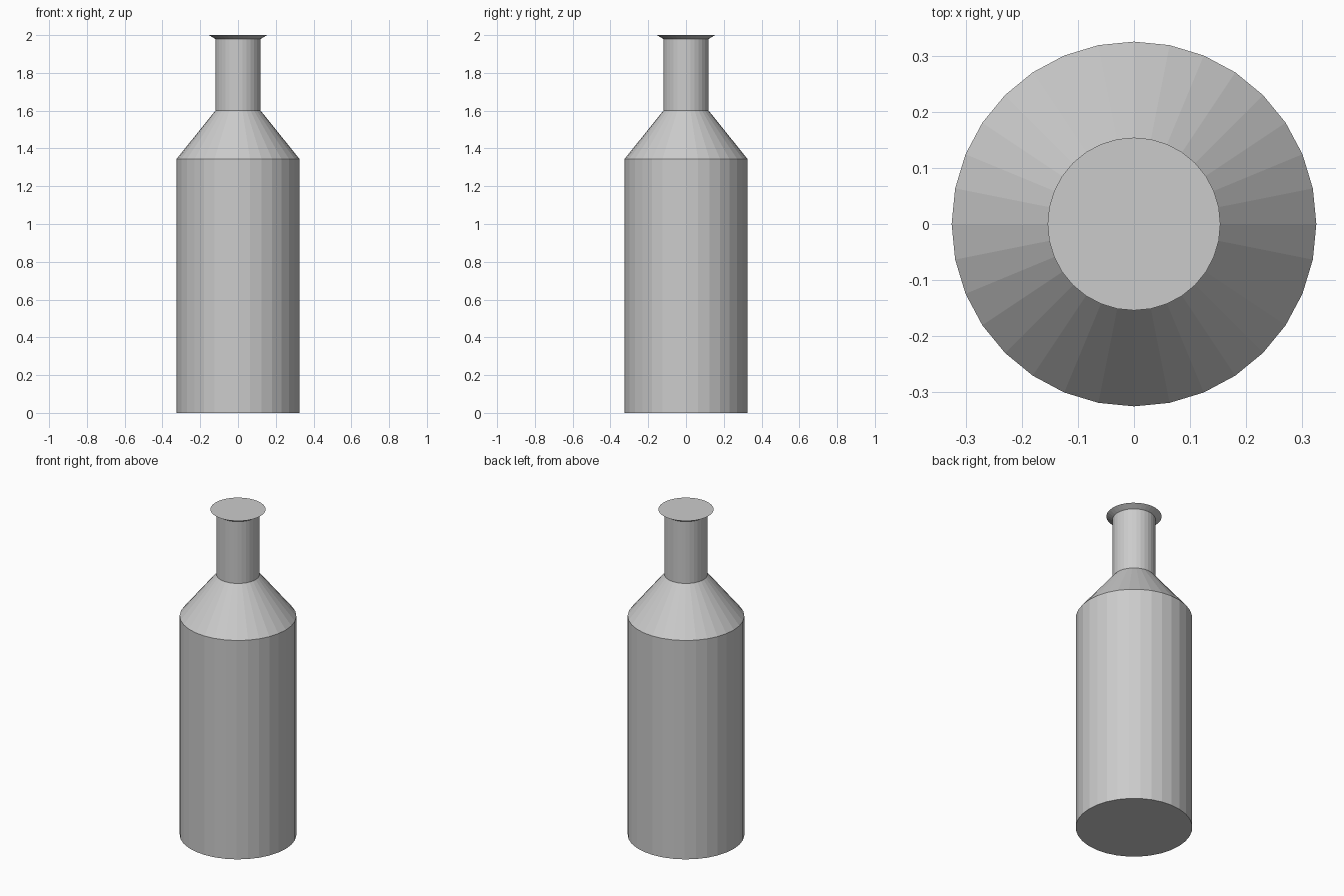
import bpy, bmesh, math

if "Cube" in bpy.data.objects:
    bpy.data.objects.remove(bpy.data.objects["Cube"])

SIDES = 32
# Bottle outline as (radius, height): body, shoulder, neck, flared lip
PROFILE = [(0.325, 0.0), (0.325, 1.345), (0.12, 1.6), (0.12, 1.98), (0.154, 2.0)]


def lathe(name, profile, sides):
    """Closed, flat-faced solid of revolution about z."""
    bm = bmesh.new()
    rings = [[bm.verts.new((r * math.cos(2 * math.pi * i / sides),
                            r * math.sin(2 * math.pi * i / sides), z))
              for i in range(sides)] for r, z in profile]
    for low, high in zip(rings, rings[1:]):
        for i in range(sides):
            j = (i + 1) % sides
            bm.faces.new((low[i], low[j], high[j], high[i]))
    # Base and top caps
    bm.faces.new(rings[0][::-1])
    bm.faces.new(rings[-1])
    mesh = bpy.data.meshes.new(name)
    bm.to_mesh(mesh)
    bm.free()
    obj = bpy.data.objects.new(name, mesh)
    bpy.context.collection.objects.link(obj)
    return obj


lathe("bottle", PROFILE, SIDES)
